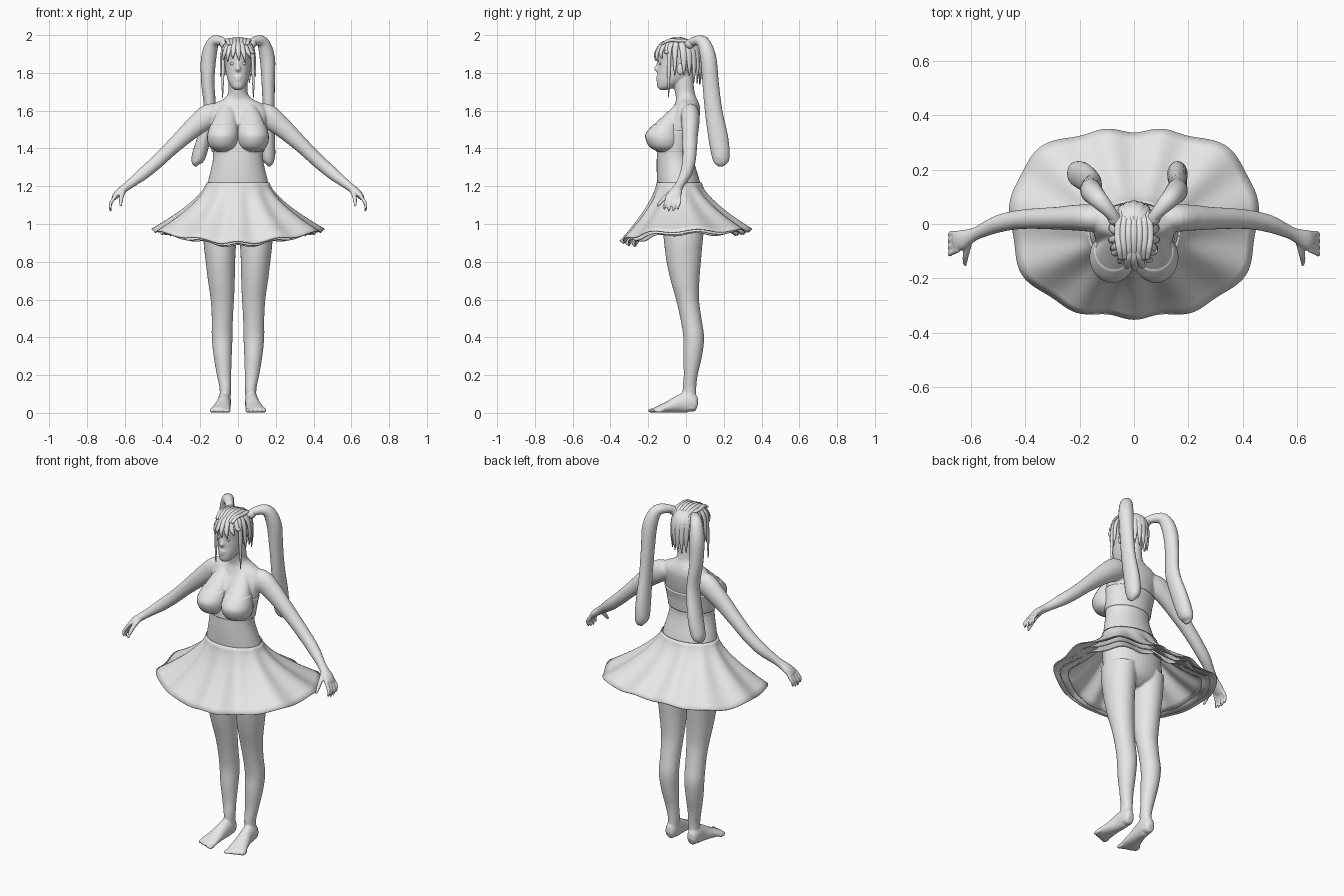
import bpy, bmesh, math, random
from mathutils import Vector, Matrix

random.seed(4)
default_cube = bpy.data.objects.get("Cube")
if default_cube:
    bpy.data.objects.remove(default_cube)

grey = bpy.data.materials.new("plain_grey")
grey.use_nodes = True
grey.diffuse_color = (0.8, 0.8, 0.8, 1)
grey.node_tree.nodes["Principled BSDF"].inputs["Base Color"].default_value = (0.8, 0.8, 0.8, 1)

X, Y, Z = Vector((1, 0, 0)), Vector((0, 1, 0)), Vector((0, 0, 1))
SIDES = (("left", 1), ("right", -1))


def finish(name, bm):
    """Turn a bmesh into a smooth grey object."""
    bmesh.ops.recalc_face_normals(bm, faces=bm.faces)
    for face in bm.faces:
        face.smooth = True
    mesh = bpy.data.meshes.new(name)
    bm.to_mesh(mesh)
    bm.free()
    mesh.materials.append(grey)
    obj = bpy.data.objects.new(name, mesh)
    bpy.context.collection.objects.link(obj)
    return obj


def spline(rows, steps):
    """Smooth interpolation through rows of numbers."""
    rows = [Vector(r) for r in rows]
    out = []
    for i in range(len(rows) - 1):
        p, q = rows[i], rows[i + 1]
        before, after = rows[max(i - 1, 0)], rows[min(i + 2, len(rows) - 1)]
        m, n = (q - before) / 2, (after - p) / 2
        for s in range(steps):
            t = s / steps
            out.append(p + m * t + (3 * (q - p) - 2 * m - n) * t * t
                       + (2 * (p - q) + m + n) * t ** 3)
    return out + [rows[-1]]


def loft(name, rows, ref=Y, axis=None, sides=20, mirror=1, grow=0.0):
    """Skin of ellipses; each row is x, y, z, half width, half depth."""
    rows = spline(rows, 4)
    bm, rings = bmesh.new(), []
    for i, row in enumerate(rows):
        a, b = rows[max(i - 1, 0)], rows[min(i + 1, len(rows) - 1)]
        along = axis or (Vector(b[:3]) - Vector(a[:3])).normalized()
        u = along.cross(ref).normalized()
        v = u.cross(along)
        ring = []
        for k in range(sides):
            w = math.tau * k / sides
            p = (Vector(row[:3]) + u * (row[3] + grow) * math.cos(w)
                 + v * (row[4] + grow) * math.sin(w))
            ring.append(bm.verts.new((p.x * mirror, p.y, p.z)))
        rings.append(ring)
    for r, s in zip(rings, rings[1:]):
        for k in range(sides):
            j = (k + 1) % sides
            bm.faces.new((r[k], r[j], s[j], s[k]))
    bm.faces.new(rings[0])
    bm.faces.new(rings[-1])
    return finish(name, bm)


def trunk(name, rows, grow=0.0):
    """Upright loft; each row is z, front y, back y, half width."""
    return loft(name, [(0, (f + b) / 2, z, w, (b - f) / 2) for z, f, b, w in rows],
                axis=Z, sides=36, grow=grow)


def ellipsoid(name, centre, radii, keep=None):
    """Scaled sphere; faces whose centre fails the keep rule are removed."""
    bm = bmesh.new()
    bmesh.ops.create_uvsphere(bm, u_segments=28, v_segments=20, radius=1,
                              matrix=Matrix.Translation(centre) @ Matrix.Diagonal((*radii, 1)))
    if keep:
        gone = [f for f in bm.faces if not keep(f.calc_center_median())]
        bmesh.ops.delete(bm, geom=gone, context="FACES")
    return finish(name, bm)


# Torso, neck and head
skin = [
    trunk("torso", [(.9, -.05, .04, .04), (.94, -.1, .085, .14), (1, -.13, .105, .18),
                    (1.1, -.14, .1, .18), (1.22, -.153, .075, .16), (1.35, -.155, .04, .132),
                    (1.45, -.145, .05, .142), (1.54, -.115, .068, .15), (1.6, -.075, .075, .155),
                    (1.635, -.06, .07, .13), (1.66, -.053, .06, .08), (1.69, -.057, .047, .053),
                    (1.75, -.07, .04, .05), (1.8, -.07, .04, .047)]),
    trunk("head", [(1.71, -.137, -.1, .016), (1.725, -.152, -.06, .035), (1.76, -.154, 0, .054),
                   (1.8, -.151, .04, .064), (1.85, -.149, .06, .07), (1.9, -.152, .066, .074),
                   (1.94, -.138, .058, .068), (1.97, -.1, .02, .045), (1.98, -.06, -.02, .015)]),
    loft("nose", [(0, -.14, 1.875, .008, .008), (0, -.15, 1.84, .009, .01),
                  (0, -.157, 1.82, .014, .013), (0, -.15, 1.806, .009, .006)], axis=Z, sides=12),
    ellipsoid("upper_lip", (0, -.148, 1.778), (.022, .012, .007)),
    ellipsoid("lower_lip", (0, -.148, 1.764), (.019, .012, .007))]

# Bandeau band
trunk("chest_band", [(1.38, -.152, .043, .133), (1.41, -.15, .046, .137),
                     (1.45, -.145, .05, .142), (1.495, -.132, .06, .147)], .005)

breast = [(.06, -.03, 1.63, .03, .03), (.066, -.07, 1.58, .052, .042),
          (.073, -.1, 1.53, .068, .066), (.079, -.12, 1.48, .078, .089),
          (.08, -.12, 1.44, .078, .087), (.079, -.115, 1.405, .064, .07),
          (.078, -.11, 1.385, .034, .038)]

for side, s in SIDES:
    ellipsoid(side + "_eye", (s * .029, -.137, 1.848), (.014, .006, .007))
    ellipsoid(side + "_ear", (s * .069, -.03, 1.82), (.01, .018, .03))

    # Bust, with a cup over its lower part
    skin.append(loft(side + "_breast", breast, axis=Z, sides=28, mirror=s))
    loft(side + "_cup", breast[2:], axis=Z, sides=28, mirror=s, grow=.004)

    # Leg
    skin.append(loft(side + "_leg", [
        (.072, .022, .02, .03, .034), (.067, .018, .12, .03, .036),
        (.074, .025, .2, .038, .037), (.081, .035, .3, .048, .05),
        (.084, .041, .4, .055, .055), (.083, .026, .5, .056, .056),
        (.083, .008, .6, .062, .061), (.088, -.005, .7, .071, .076),
        (.093, -.012, .8, .078, .091), (.096, -.014, .9, .086, .102),
        (.095, -.014, 1, .089, .112)], axis=Z, sides=28, mirror=s))

    # Foot and toes
    skin.append(loft(side + "_foot", [
        (.072, .059, .032, .018, .022), (.072, .045, .038, .029, .037),
        (.072, .015, .056, .035, .056), (.075, -.03, .049, .037, .049),
        (.084, -.09, .032, .045, .032), (.092, -.14, .02, .054, .02),
        (.094, -.168, .014, .05, .013)], ref=Z, mirror=s))
    for i in range(5):
        skin.append(ellipsoid("toe", (s * (.052 + .022 * i), -.175 + .008 * i, .012),
                              (.013 - .001 * i, .027, .012)))

    # Arm, palm and fingers
    skin.append(loft(side + "_arm", [
        (.08, .02, 1.595, .04, .04), (.15, .022, 1.575, .062, .05),
        (.22, .023, 1.523, .055, .047), (.28, .021, 1.47, .047, .042),
        (.36, .02, 1.395, .039, .038), (.43, .015, 1.328, .036, .035),
        (.5, 0, 1.268, .033, .032), (.57, -.03, 1.213, .024, .024),
        (.6, -.044, 1.19, .022, .027), (.635, -.058, 1.163, .02, .037),
        (.657, -.066, 1.138, .014, .035)], mirror=s))
    for i in range(4):
        y, bow, drop = -.094 + .019 * i, .005 * (i - 1.5), .008 * abs(i - 1.5)
        skin.append(loft("finger", [
            (.645, y, 1.155, .011, .011), (.668, y + bow - .004, 1.12, .01, .01),
            (.677, y + bow - .01, 1.09 + drop, .009, .009),
            (.673, y + bow - .014, 1.063 + drop, .006, .006)], sides=10, mirror=s))
    skin.append(loft("thumb", [
        (.605, -.06, 1.18, .015, .015), (.615, -.1, 1.15, .013, .013),
        (.62, -.13, 1.12, .011, .011), (.62, -.153, 1.093, .006, .006)],
        ref=X, sides=10, mirror=s))

# Fuse all skin parts into one smooth body
body = skin[0]
with bpy.context.temp_override(active_object=body, object=body, selected_objects=skin,
                               selected_editable_objects=skin):
    bpy.ops.object.join()
body.name = "body"
fuse = body.modifiers.new("fuse", "REMESH")
fuse.mode = "VOXEL"
fuse.voxel_size = .0055
fuse.use_smooth_shade = True
relax = body.modifiers.new("relax", "SMOOTH")
relax.factor = .5
relax.iterations = 5

# Long ponytails; the right one swings further outward at its end
for (side, s), (p, q, r, t) in zip(SIDES, ((.162, .16, .16, .165), (.15, .182, .208, .222))):
    loft(side + "_ponytail", [
        (.05, -.01, 1.935, .018, .018), (.085, .04, 1.967, .023, .023),
        (.13, .09, 1.962, .032, .034), (.155, .118, 1.88, .04, .042),
        (.16, .13, 1.75, .035, .043), (p, .146, 1.6, .032, .046),
        (q, .172, 1.45, .036, .052), (r, .184, 1.36, .037, .047),
        (t, .182, 1.325, .024, .036), (t, .18, 1.305, .006, .012)], mirror=s)
    ellipsoid(side + "_hair_tie", (s * .072, .02, 1.953), (.025, .025, .025))

# Hair cap, open over the face
ellipsoid("hair_cap", (0, -.042, 1.875), (.082, .11, .107),
          lambda c: c.z > 1.94 or (c.y > -.02 and c.z > 1.8))


def strand(name, angle, tip, width, flare=0.0, sweep=0.0):
    """Lock falling from the crown in the given direction (0 is front)."""
    out = Vector((math.sin(angle), -math.cos(angle), 0))
    side = Vector((math.cos(angle), math.sin(angle), 0))
    rows = []
    for reach, z, w, drift in ((.3, 1.97, .5, 0), (.75, 1.957, 1, 0), (1.03, 1.915, 1, .2),
                               (1.1, (1.915 + tip) / 2, .7, .6), (1.06 + flare, tip, .1, 1)):
        c = side * sweep * drift
        rows.append((out.x * reach * .08 + c.x, -.042 + out.y * reach * .11 + c.y, z,
                     width * w, .009 * min(1, w + .2)))
    loft(name, rows, ref=out, sides=10)


for i in range(7):
    strand(f"fringe_lock_{i + 1}", math.radians(-54 + 18 * i),
           1.885 + random.uniform(-.03, .025), .013, sweep=.006 * (i - 2))
for side, s in SIDES:
    strand(side + "_long_lock", s * math.radians(66), 1.67, .013, .06)
    strand(side + "_temple_lock", s * math.radians(82), 1.78, .014, .12)
for i in range(11):
    strand(f"back_lock_{i + 1}", math.radians(105 + 15 * i), 1.77 + random.uniform(-.04, .03), .02)

# Combed ridges running over the crown
for i in range(-3, 4):
    x = .018 * i
    loft(f"crown_lock_{i + 4}", [(x * .9, -.13, 1.95, .009, .005), (x, -.09, 1.972, .012, .009),
                                 (x * 1.1, -.04, 1.982 - x * x * 4, .013, .009),
                                 (x, .015, 1.965, .013, .009), (x * .7, .055, 1.92, .01, .006)],
         ref=Z, sides=10)


def skirt(name, scale, lift, around=132, rows=14):
    """One flared layer, folded eleven times around."""
    bm, rings = bmesh.new(), []
    for j in range(rows + 1):
        d, ring = j / rows, []
        for k in range(around):
            u = math.tau * k / around
            c, s = math.cos(u), math.sin(u)
            fold = math.cos(11 * (u + math.pi / 2))
            n = 2.8 if s > 0 else 2.35
            hem = (abs(c / .452) ** n + abs(s / .344) ** n) ** (-1 / n)
            hem = (hem + .008 * fold) * scale
            f = d ** 1.5
            ruffle = .012 * fold * d * (1 - d)
            low = .967 - .065 * max(0, -s) ** 2 + .008 * fold + lift
            ring.append(bm.verts.new((c * (.167 * scale * (1 - f) + hem * f + ruffle),
                                      (s * .12 * scale - .036) * (1 - f) + s * (hem * f + ruffle),
                                      1.22 + (low - 1.22) * d)))
        rings.append(ring)
    for r, s in zip(rings, rings[1:]):
        for k in range(around):
            j = (k + 1) % around
            bm.faces.new((r[k], r[j], s[j], s[k]))
    finish(name, bm).modifiers.new("cloth", "SOLIDIFY").thickness = .006


for name, scale, lift in (("outer_skirt", 1, 0), ("middle_skirt", .92, -.012),
                          ("inner_skirt", .82, -.018)):
    skirt(name, scale, lift)
